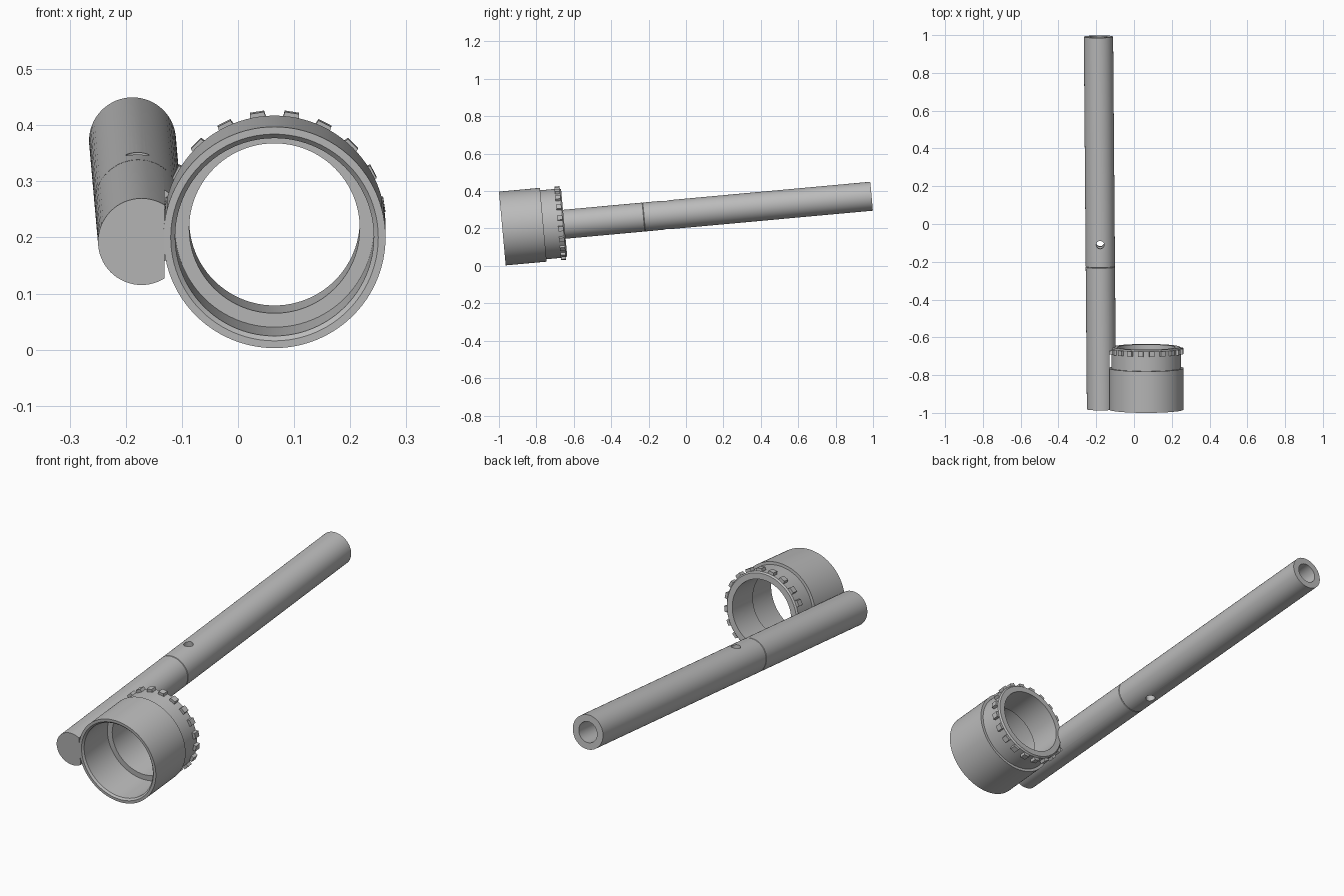
import bpy, bmesh, math
from mathutils import Vector, Matrix

if "Cube" in bpy.data.objects:
    bpy.data.objects.remove(bpy.data.objects["Cube"])

grey = bpy.data.materials.new("plain grey")
grey.use_nodes = True
grey.diffuse_color = (0.5, 0.5, 0.5, 1)
grey.node_tree.nodes["Principled BSDF"].inputs["Base Color"].default_value = (0.5, 0.5, 0.5, 1)


def frame(origin, direction):
    """Placement whose local y runs along the direction and local z points up."""
    y = Vector(direction).normalized()
    x = y.cross(Vector((0, 0, 1))).normalized()
    z = x.cross(y)
    return Matrix.Translation(origin) @ Matrix((x, y, z)).transposed().to_4x4()


def finish(bm, name, place):
    bmesh.ops.recalc_face_normals(bm, faces=bm.faces)
    mesh = bpy.data.meshes.new(name)
    bm.to_mesh(mesh)
    bm.free()
    mesh.materials.append(grey)
    ob = bpy.data.objects.new(name, mesh)
    ob.matrix_world = place
    bpy.context.collection.objects.link(ob)
    return ob


def lathe(name, profile, place, segments=96):
    """Spin a profile of (radius, distance) points round the local y axis."""
    bm = bmesh.new()
    verts = [bm.verts.new((r, s, 0)) for r, s in profile]
    edges = [bm.edges.new((a, b)) for a, b in zip(verts, verts[1:] + verts[:1])]
    bmesh.ops.spin(bm, geom=verts + edges, axis=(0, 1, 0), cent=(0, 0, 0),
                   angle=math.tau, steps=segments)
    bmesh.ops.remove_doubles(bm, verts=bm.verts, dist=1e-5)
    return finish(bm, name, place)


def cut(ob, cutter):
    """Subtract the cutter, bake the result and discard the cutter."""
    cutter.hide_render = True
    mod = ob.modifiers.new("cut", 'BOOLEAN')
    mod.operation, mod.object, mod.solver = 'DIFFERENCE', cutter, 'EXACT'
    bpy.context.view_layer.update()
    graph = bpy.context.evaluated_depsgraph_get()
    mesh = bpy.data.meshes.new_from_object(ob.evaluated_get(graph))
    ob.modifiers.clear()
    ob.data = mesh
    bpy.data.objects.remove(cutter)


def smooth(ob):
    bpy.ops.object.select_all(action='DESELECT')
    ob.select_set(True)
    bpy.context.view_layer.objects.active = ob
    bpy.ops.object.shade_smooth_by_angle(angle=math.radians(25))


SLOPE = 0.0914
rod_place = frame((-0.172, -0.98, 0.1925), (-0.016, 1.972, 0.18))
ring_place = frame((0.065, -0.982, 0.2), (0, 1, SLOPE))
R, SEAM, END = 0.0775, 0.757, 1.98

# Stepped collar with a wide front bore and a narrower rear bore
collar = lathe("collar", [(0.185, 0), (0.198, 0), (0.198, 0.22), (0.185, 0.22),
                          (0.185, 0.325), (0.179, 0.332), (0.152, 0.332),
                          (0.152, 0.18), (0.177, 0.18), (0.177, 0.008)], ring_place)
smooth(collar)

# Ring of small grip teeth round the collar's rear neck
bm = bmesh.new()
for i in range(20):
    turn = Matrix.Rotation(math.radians(9 + 18 * i), 4, 'Y')
    tooth = bmesh.ops.create_cube(bm, size=1, matrix=Matrix.Diagonal((0.016, 0.028, 0.03, 1)))["verts"]
    for v in tooth:
        if v.co.x > 0:
            v.co.z *= 0.85
    bmesh.ops.transform(bm, verts=tooth,
                        matrix=turn @ Matrix.Translation((0.19, 0.311, 0)) @ Matrix.Rotation(0, 4, 'Y'))
finish(bm, "grip_teeth", ring_place @ Matrix.Rotation(math.radians(0), 4, 'Y'))

# Solid front half of the handle, flattened where it meets the collar
front = lathe("handle_front", [(0, 0), (R, 0), (R, SEAM - 0.002), (R - 0.002, SEAM),
                               (0, SEAM)], rod_place, 64)
bm = bmesh.new()
bmesh.ops.create_cube(bm, size=1, matrix=Matrix.Diagonal((0.2, 0.5, 0.6, 1)))
cut(front, finish(bm, "flat_cutter", frame((-0.031, -0.915, 0.2), (0, 1, SLOPE))))
smooth(front)

# Hollow rear half of the handle with a cross hole
rear = lathe("handle_rear", [(0.047, SEAM), (R - 0.002, SEAM), (R, SEAM + 0.002),
                             (R, END), (0.047, END)], rod_place, 64)
bm = bmesh.new()
bmesh.ops.create_cone(bm, cap_ends=True, segments=32, radius1=0.021, radius2=0.021, depth=0.4,
                      matrix=Matrix.Translation((0, 0.88, 0)))
cut(rear, finish(bm, "hole_cutter", rod_place))
smooth(rear)
